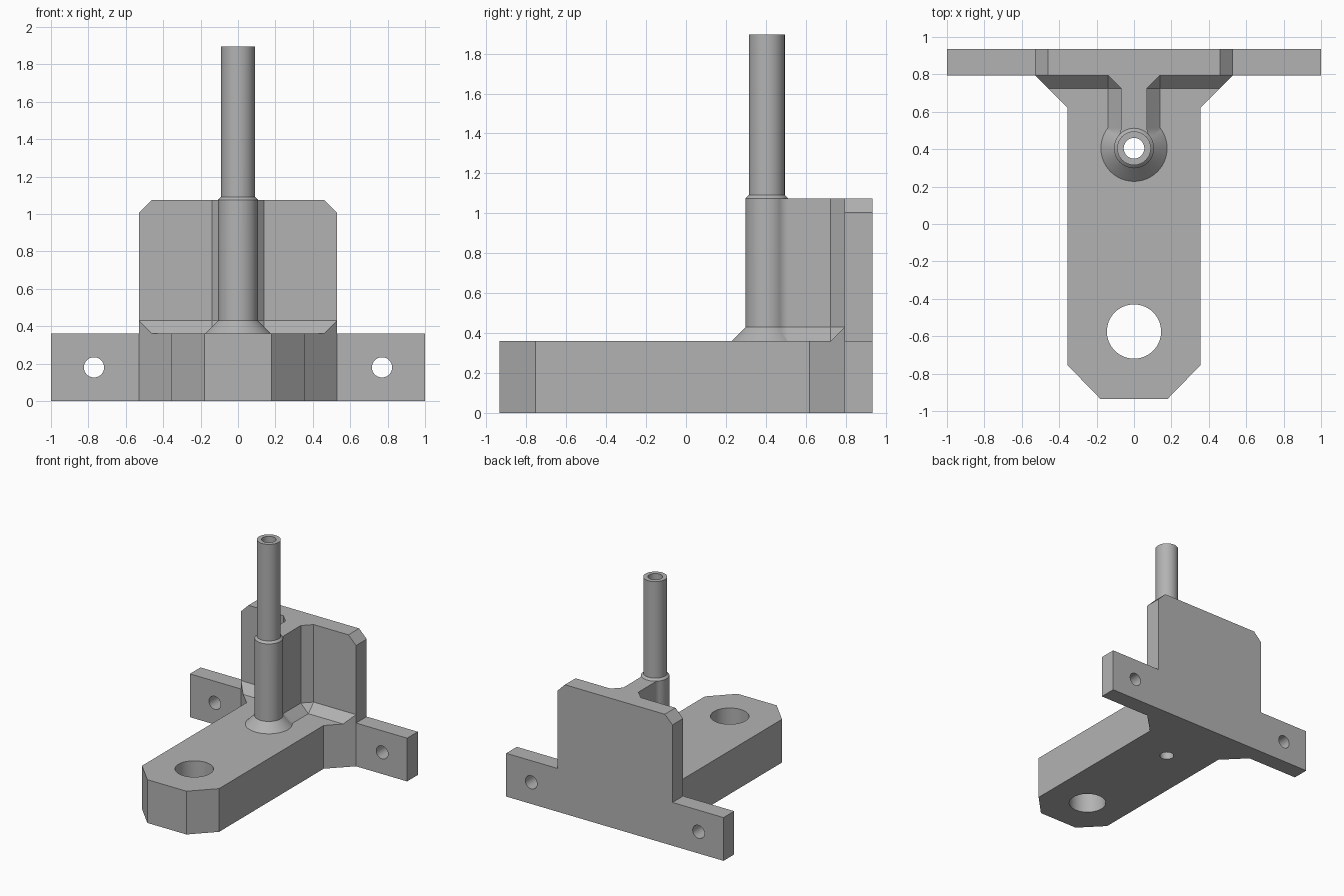
import bpy, bmesh, math
from math import sin, cos, pi

if "Cube" in bpy.data.objects:
    bpy.data.objects.remove(bpy.data.objects["Cube"])

grey = bpy.data.materials.new("plain grey")
grey.use_nodes = True
colour = (0.45, 0.45, 0.45, 1)
grey.diffuse_color = colour
grey.node_tree.nodes["Principled BSDF"].inputs["Base Color"].default_value = colour

BASE_TOP, WALL_TOP, CH = 0.36, 1.075, 0.07
WALL_FRONT, BACK, INSIDE = 0.795, 0.935, 0.87
POST_Y, POST_R, TUBE_R = 0.405, 0.107, 0.09


def loft(name, ring_a, ring_b):
    """Closed solid between two rings of equal length."""
    bm = bmesh.new()
    a = [bm.verts.new(p) for p in ring_a]
    b = [bm.verts.new(p) for p in ring_b]
    bm.faces.new(a)
    bm.faces.new(b)
    for i in range(len(a)):
        j = (i + 1) % len(a)
        bm.faces.new((a[i], a[j], b[j], b[i]))
    bmesh.ops.remove_doubles(bm, verts=bm.verts, dist=1e-5)
    bmesh.ops.dissolve_degenerate(bm, edges=bm.edges, dist=1e-5)
    bmesh.ops.recalc_face_normals(bm, faces=bm.faces)
    mesh = bpy.data.meshes.new(name)
    bm.to_mesh(mesh)
    bm.free()
    mesh.materials.append(grey)
    obj = bpy.data.objects.new(name, mesh)
    bpy.context.collection.objects.link(obj)
    return obj


def mirrored(half):
    """Complete a half outline of (x, y) by reflecting it in x."""
    return half + [(-x, y) for x, y in reversed(half) if abs(x) > 1e-6]


def at_z(points, z):
    return [(x, y, z) for x, y in points]


def at_y(points, y):
    return [(x, y, z) for x, z in points]


def circle(x, y, r, n=64):
    return [(x + r * cos(2 * pi * i / n), y + r * sin(2 * pi * i / n)) for i in range(n)]


# Base arm with clipped nose and flared rear
arm = mirrored([(0.18, -0.935), (0.355, -0.755), (0.355, 0.62),
                (0.53, WALL_FRONT), (0.45, INSIDE)])
bracket = loft("bracket", at_z(arm, 0), at_z(arm, BASE_TOP))

# Back wall with low side wings
wall = mirrored([(1, 0), (1, BASE_TOP), (0.53, BASE_TOP),
                 (0.53, WALL_TOP - CH), (0.53 - CH, WALL_TOP)])
back_wall = loft("back_wall", at_y(wall, WALL_FRONT), at_y(wall, BACK))

# Round post blended by small fillets into the web, with its outset foot
fillet_dy = math.sqrt((POST_R + CH) ** 2 - (2 * CH) ** 2)
fillet_y = POST_Y + fillet_dy
meet = math.atan2(fillet_dy, 2 * CH)
inner, outer = [], []
for i in range(33):
    a = -pi / 2 + (meet + pi / 2) * i / 32
    inner.append((POST_R * cos(a), POST_Y + POST_R * sin(a)))
    outer.append(((POST_R + CH) * cos(a), POST_Y + (POST_R + CH) * sin(a)))
for i in range(1, 9):
    a = pi + meet * (1 - i / 8)
    inner.append((2 * CH + CH * cos(a), fillet_y + CH * sin(a)))
    outer.append((2 * CH, fillet_y))
inner += [(CH, WALL_FRONT - CH), (2 * CH, WALL_FRONT)]
outer += [(2 * CH, WALL_FRONT - CH)] * 2

post_outline = mirrored(inner + [(2 * CH, INSIDE)])
post_and_web = loft("post_and_web", at_z(post_outline, 0.2), at_z(post_outline, WALL_TOP))

# Sloped foot around the post, web and wall
foot_top = mirrored(inner + [(0.53, WALL_FRONT)] * 2 + [(0.45, INSIDE)])
foot_low = mirrored(outer + [(0.53 - CH, WALL_FRONT - CH), (0.53, WALL_FRONT), (0.45, INSIDE)])
sloped_foot = loft("sloped_foot", at_z(foot_low, BASE_TOP), at_z(foot_top, BASE_TOP + CH))

# Collar and tall tube
collar = loft("collar", at_z(circle(0, POST_Y, POST_R), WALL_TOP),
              at_z(circle(0, POST_Y, TUBE_R), WALL_TOP + 0.017))
tube = loft("tube", at_z(circle(0, POST_Y, TUBE_R), 0.9),
            at_z(circle(0, POST_Y, TUBE_R), 1.895))

# Bore, pivot hole and wing holes
cutters = []
for y, r in ((POST_Y, 0.055), (-0.575, 0.145)):
    ring = circle(0, y, r)
    cutters.append(loft("hole_cutter", at_z(ring, -0.2), at_z(ring, 2.2)))
for side in (-1, 1):
    ring = circle(side * 0.77, 0.18, 0.054)
    cutters.append(loft("wing_hole_cutter", at_y(ring, 0.7), at_y(ring, 1.1)))

# Join the solids, then drill the holes
bpy.context.view_layer.objects.active = bracket
solids = [back_wall, sloped_foot, post_and_web, tube, collar]
for part in solids + cutters:
    mod = bracket.modifiers.new("join", 'BOOLEAN')
    mod.operation = 'DIFFERENCE' if part in cutters else 'UNION'
    mod.solver = 'EXACT'
    mod.object = part
    bpy.ops.object.modifier_apply(modifier=mod.name)
for part in solids + cutters:
    bpy.data.objects.remove(part)

# Smooth round surfaces, crisp edges
bpy.ops.object.select_all(action='DESELECT')
bracket.select_set(True)
bpy.ops.object.shade_smooth_by_angle(angle=math.radians(25))
weighted = bracket.modifiers.new("even shading", 'WEIGHTED_NORMAL')
weighted.keep_sharp = True
